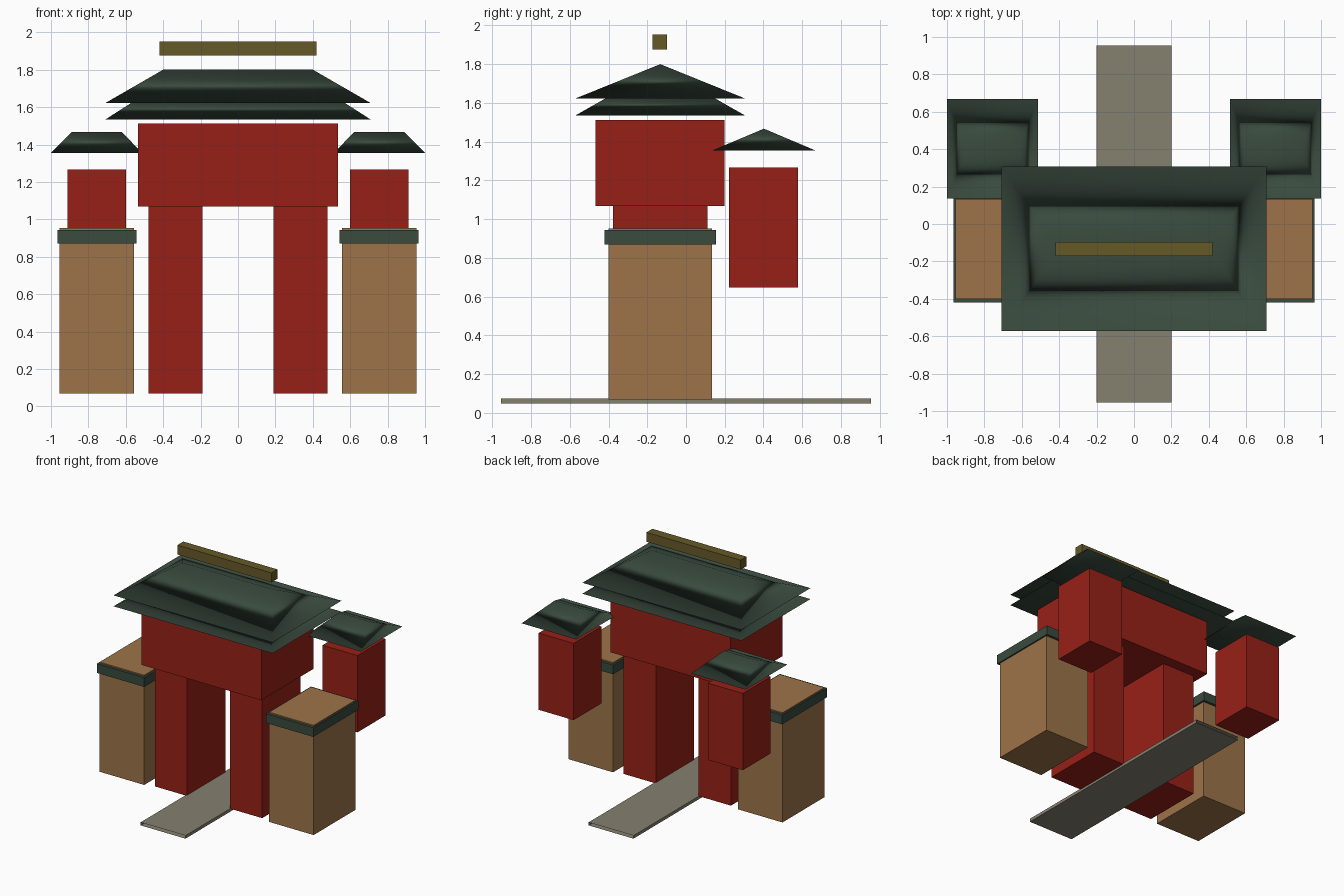
import bpy, bmesh

if "Cube" in bpy.data.objects:
    bpy.data.objects.remove(bpy.data.objects["Cube"])


def material(name, rgb):
    m = bpy.data.materials.new(name)
    m.diffuse_color = (*rgb, 1)
    m.use_nodes = True
    m.node_tree.nodes["Principled BSDF"].inputs["Base Color"].default_value = m.diffuse_color
    return m


RED = material("red_plaster", (0.31, 0.0144, 0.0086))
STONE = material("tan_stone", (0.337, 0.174, 0.067))
TILE = material("dark_green_tile", (0.041, 0.069, 0.048))
GOLD = material("ridge_bronze", (0.133, 0.10, 0.021))
PAVING = material("grey_paving", (0.235, 0.22, 0.16))


def add_object(name, bm, mat, smooth=False):
    bmesh.ops.recalc_face_normals(bm, faces=bm.faces)
    for f in bm.faces:
        f.smooth = smooth
    me = bpy.data.meshes.new(name)
    bm.to_mesh(me)
    bm.free()
    me.materials.append(mat)
    ob = bpy.data.objects.new(name, me)
    bpy.context.collection.objects.link(ob)
    return ob


def box(name, x, y, z, mat, open_ends=False):
    """Box from (min, max) ranges on each axis, optionally open front and back."""
    bm = bmesh.new()
    bmesh.ops.create_cube(bm, size=1)
    bm.normal_update()
    if open_ends:
        ends = [f for f in bm.faces if abs(f.normal.y) > 0.9]
        bmesh.ops.delete(bm, geom=ends, context='FACES_ONLY')
    for v in bm.verts:
        v.co = [r[0] if c < 0 else r[1] for c, r in zip(v.co, (x, y, z))]
    return add_object(name, bm, mat)


def roof(name, centre, half, top_half, z):
    """Closed hip roof, smooth with area-weighted normals; zero top depth gives a ridge."""
    bm = bmesh.new()
    rings = []
    for (hx, hy), h in ((half, z[0]), (top_half, z[1])):
        signs = ((-1, -1), (1, -1), (1, 1), (-1, 1))
        rings.append([bm.verts.new((centre[0] + sx * hx, centre[1] + sy * hy, h))
                      for sx, sy in signs])
    low, top = rings
    bm.faces.new(low)
    bm.faces.new(top)
    for i in range(4):
        j = (i + 1) % 4
        bm.faces.new((low[i], low[j], top[j], top[i]))
    bmesh.ops.remove_doubles(bm, verts=bm.verts, dist=1e-4)
    ob = add_object(name, bm, TILE, smooth=True)
    mod = ob.modifiers.new("area_normals", 'WEIGHTED_NORMAL')
    mod.mode = 'FACE_AREA'
    mod.weight = 50
    mod.thresh = 0
    return ob


# Paved path through the gate
box("path", (-0.2, 0.2), (-0.955, 0.955), (0.049, 0.074), PAVING, open_ends=True)

# Paired parts on each side of the gate
for side, s in (("left", -1), ("right", 1)):
    def span(a, b):
        return tuple(sorted((s * a, s * b)))
    box(side + "_wall", span(0.557, 0.955), (-0.40, 0.134), (0.068, 0.953), STONE)
    box(side + "_wall_coping", span(0.543, 0.966), (-0.42, 0.154), (0.870, 0.944), TILE)
    box(side + "_gate_pier", span(0.191, 0.479), (-0.376, 0.112), (0.068, 1.068), RED)
    box(side + "_tower", span(0.599, 0.911), (0.222, 0.577), (0.647, 1.266), RED)
    roof(side + "_tower_roof", (s * 0.756, 0.402), (0.244, 0.265), (0.134, 0), (1.355, 1.467))

# Upper hall with two roof tiers and a ridge beam
box("upper_hall", (-0.535, 0.535), (-0.467, 0.2), (1.068, 1.512), RED)
roof("lower_roof_tier", (0, -0.133), (0.709, 0.44), (0.54, 0.25), (1.534, 1.642))
roof("upper_roof_tier", (0, -0.133), (0.709, 0.44), (0.4, 0), (1.622, 1.8))
box("ridge_beam", (-0.42, 0.42), (-0.172, -0.097), (1.876, 1.952), GOLD)
